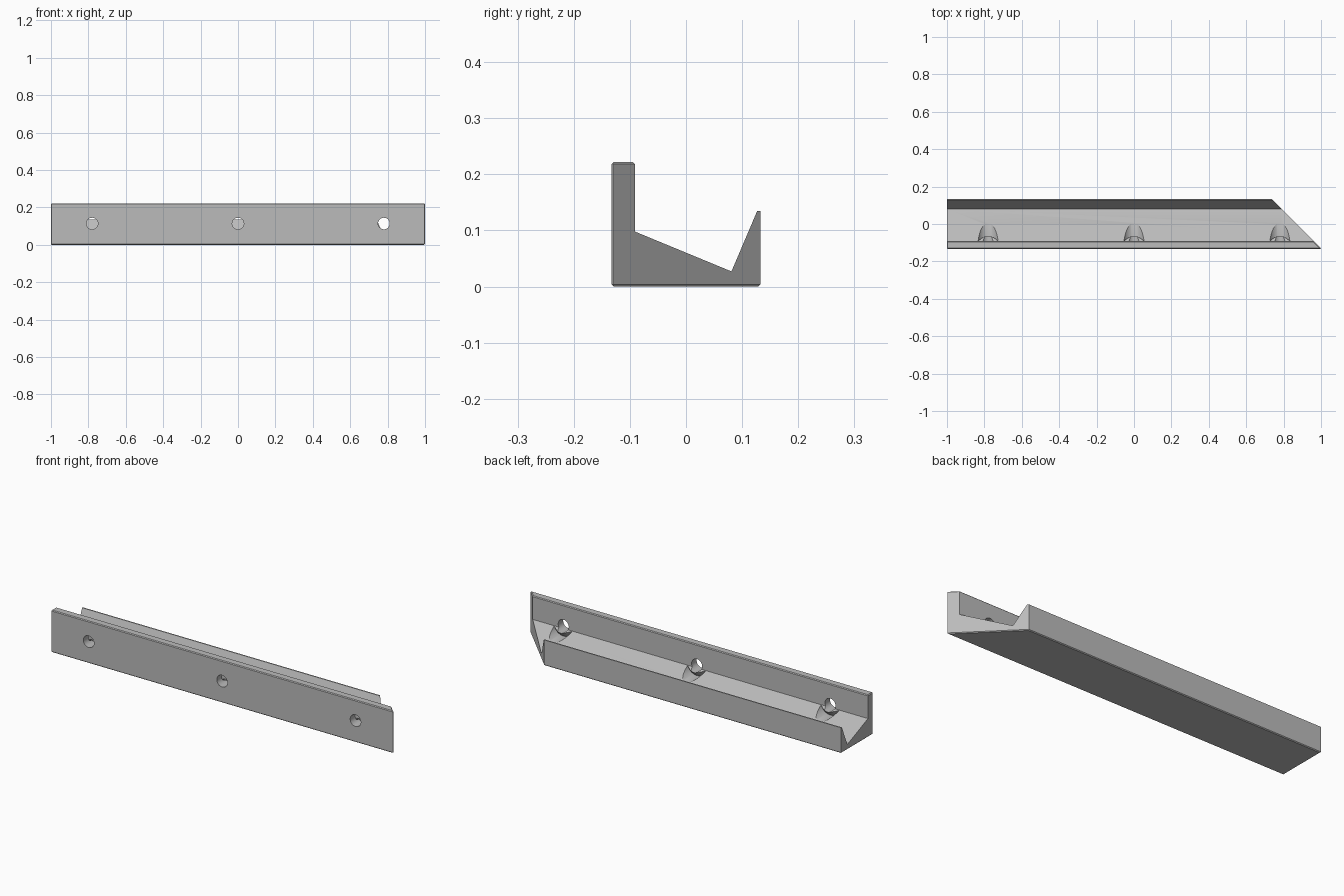
import bpy, bmesh, math
from mathutils import Matrix

cube = bpy.data.objects.get("Cube")
if cube:
    bpy.data.objects.remove(cube, do_unlink=True)

HALF = 0.133      # half depth of the rail
TOP = 0.222       # height of the mounting wall
CHAMFER = 0.004

grey = bpy.data.materials.new("plain grey")
grey.use_nodes = True
color = (0.5, 0.5, 0.5, 1)
grey.diffuse_color = color
grey.node_tree.nodes["Principled BSDF"].inputs["Base Color"].default_value = color


def make_object(name, bm):
    bmesh.ops.recalc_face_normals(bm, faces=bm.faces[:])
    mesh = bpy.data.meshes.new(name)
    bm.to_mesh(mesh)
    bm.free()
    mesh.materials.append(grey)
    obj = bpy.data.objects.new(name, mesh)
    bpy.context.collection.objects.link(obj)
    return obj


# Rail: cross-section swept along x, square at one end, mitred at the other
profile = [(-HALF, 0), (HALF, 0), (HALF, 0.135), (0.127, 0.135),
           (0.081, 0.027), (-0.091, 0.098), (-0.091, TOP), (-HALF, TOP)]
bm = bmesh.new()
square = [bm.verts.new((-1, y, z)) for y, z in profile]
mitre = [bm.verts.new((1.002 - HALF - y, y, z)) for y, z in profile]
bm.faces.new(square)
bm.faces.new(mitre[::-1])
for i in range(len(profile)):
    j = (i + 1) % len(profile)
    bm.faces.new((square[i], square[j], mitre[j], mitre[i]))
bmesh.ops.recalc_face_normals(bm, faces=bm.faces[:])


# Chamfer the outlines of the bottom, front and wall-top faces
def on_chamfered_face(edge):
    points = [v.co for v in edge.verts]
    return (all(p.z < 1e-4 for p in points)
            or all(p.z > TOP - 1e-4 for p in points)
            or all(p.y < -HALF + 1e-4 for p in points))


bmesh.ops.bevel(bm, geom=[e for e in bm.edges if on_chamfered_face(e)],
                offset=CHAMFER, offset_type='OFFSET', segments=1,
                profile=0.5, affect='EDGES')
rail = make_object("rail", bm)

# Screw holes: a bore, a countersink and clearance for the screw head
bore = [(0, -0.2), (0.031, -0.2), (0.031, -0.066),
        (0.056, -0.091), (0.056, 0.05), (0, 0.05)]
for number, x in enumerate((-0.78, 0, 0.78), 1):
    bm = bmesh.new()
    verts = [bm.verts.new((r, y, 0)) for r, y in bore]
    edges = [bm.edges.new(pair) for pair in zip(verts, verts[1:])]
    bmesh.ops.spin(bm, geom=verts + edges, cent=(0, 0, 0), axis=(0, 1, 0),
                   angle=math.tau, steps=48, use_merge=True)
    bmesh.ops.remove_doubles(bm, verts=bm.verts[:], dist=1e-5)
    bmesh.ops.transform(bm, matrix=Matrix.Translation((x, 0, 0.114)), verts=bm.verts[:])
    cutter = make_object(f"screw_hole_cutter_{number}", bm)
    cutter.hide_render = True
    cut = rail.modifiers.new(f"screw_hole_{number}", 'BOOLEAN')
    cut.operation = 'DIFFERENCE'
    cut.solver = 'EXACT'
    cut.object = cutter

# Apply the cuts, then drop the cutters
bpy.ops.object.select_all(action='DESELECT')
rail.select_set(True)
bpy.context.view_layer.objects.active = rail
for modifier in list(rail.modifiers):
    cutter = modifier.object
    bpy.ops.object.modifier_apply(modifier=modifier.name)
    bpy.data.objects.remove(cutter, do_unlink=True)
bpy.ops.object.shade_smooth_by_angle(angle=math.radians(25))
